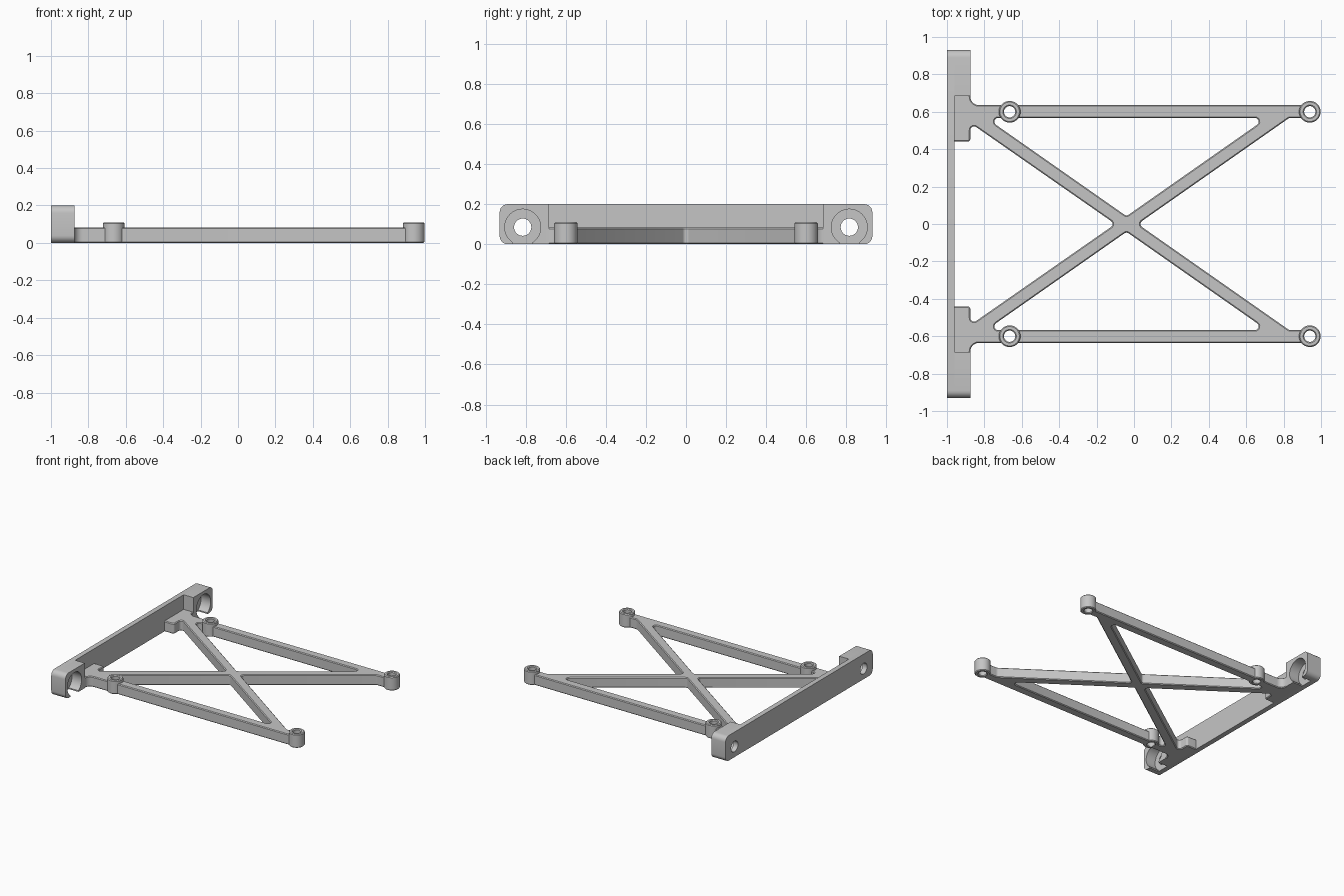
import bpy
import bmesh
from math import pi, cos, sin, asin, tan
from mathutils import Vector

cube = bpy.data.objects.get("Cube")
if cube:
    bpy.data.objects.remove(cube)

gray = bpy.data.materials.new("matte_gray")
gray.use_nodes = True
gray.diffuse_color = (0.56, 0.56, 0.56, 1)
gray.node_tree.nodes["Principled BSDF"].inputs["Base Color"].default_value = (0.56, 0.56, 0.56, 1)


def rounded(corners, steps=6):
    """Polygon from (u, v, radius) corners, with true arc fillets."""
    pts = []
    n = len(corners)
    for i, (u, v, r) in enumerate(corners):
        p = Vector((u, v))
        if r == 0:
            pts.append(p)
            continue
        a = (Vector(corners[i - 1][:2]) - p).normalized()
        b = (Vector(corners[(i + 1) % n][:2]) - p).normalized()
        half = a.angle(b) / 2
        centre = p + (a + b).normalized() * (r / sin(half))
        t = r / tan(half)
        s, e = (p + a * t - centre) / r, (p + b * t - centre) / r
        sweep = s.angle(e)
        pts += [centre + (s * sin(sweep * (1 - k / steps)) + e * sin(sweep * k / steps)) * (r / sin(sweep))
                for k in range(steps + 1)]
    return pts


def arc(u, v, r, start=0.0, end=2 * pi, steps=40):
    return [Vector((u + r * cos(start + (end - start) * k / steps),
                    v + r * sin(start + (end - start) * k / steps))) for k in range(steps)]


def inset(pts, d):
    """Move a loop towards its left side by d."""
    out = []
    for i, p in enumerate(pts):
        a = (p - pts[i - 1]).normalized()
        b = (pts[(i + 1) % len(pts)] - p).normalized()
        na, nb = Vector((-a.y, a.x)), Vector((-b.y, b.x))
        out.append(p + (na + nb) * (d / (1 + na.dot(nb))))
    return out


def activate(obj):
    bpy.ops.object.select_all(action='DESELECT')
    obj.select_set(True)
    bpy.context.view_layer.objects.active = obj


def prism(name, outer, holes, low, high, chamfer=0.0, along_x=False):
    """Extrude a counterclockwise outline with holes, chamfering both rims."""
    bm = bmesh.new()
    layers = [(0, low), (0, high)]
    if chamfer:
        layers = [(chamfer, low), (0, low + chamfer), (0, high - chamfer), (chamfer, high)]
    caps = [[], []]
    for loop in [outer] + [h[::-1] for h in holes]:
        rings = []
        for d, w in layers:
            flat = inset(loop, d) if d else loop
            rings.append([bm.verts.new((w, p.x, p.y) if along_x else (p.x, p.y, w)) for p in flat])
        n = len(loop)
        for lo, hi in zip(rings, rings[1:]):
            for i in range(n):
                j = (i + 1) % n
                bm.faces.new((lo[i], lo[j], hi[j], hi[i]))
        for cap, ring in zip(caps, (rings[0], rings[-1])):
            cap += [bm.edges.get((ring[i], ring[(i + 1) % n])) for i in range(n)]
    for cap in caps:
        bmesh.ops.triangle_fill(bm, use_beauty=True, edges=cap)
    bmesh.ops.recalc_face_normals(bm, faces=bm.faces)
    mesh = bpy.data.meshes.new(name)
    bm.to_mesh(mesh)
    bm.free()
    mesh.materials.append(gray)
    obj = bpy.data.objects.new(name, mesh)
    bpy.context.collection.objects.link(obj)
    activate(obj)
    bpy.ops.object.shade_smooth_by_angle(angle=0.5)
    return obj


def drill(obj, x, y, r):
    """Cut a vertical hole through a part."""
    cutter = prism("hole_cutter", arc(x, y, r), [], -0.1, 0.2)
    cutter.hide_render = True
    mod = obj.modifiers.new("hole", 'BOOLEAN')
    mod.operation = 'DIFFERENCE'
    mod.solver = 'EXACT'
    mod.object = cutter
    activate(obj)
    bpy.ops.object.modifier_apply(modifier=mod.name)
    bpy.data.objects.remove(cutter)
    bpy.ops.object.shade_smooth_by_angle(angle=0.5)


def flip(pts):
    """Mirror a loop across the first axis, keeping its winding."""
    return [Vector((p.x, -p.y)) for p in reversed(pts)]


# Crossed frame with side arms and feet, one half mirrored
half = [(0.02, 0, 0.02), (0.83, 0.567, 0.03), (0.90, 0.567, 0), (0.90, 0.636, 0),
        (-0.875, 0.636, 0.045), (-0.875, 0.70, 0), (-0.97, 0.70, 0), (-0.97, 0.44, 0),
        (-0.875, 0.44, 0.015), (-0.875, 0.54, 0.02), (-0.10, 0, 0.02)]
outline = rounded(half + [(x, -y, r) for x, y, r in half[-2:0:-1]])
window = rounded([(-0.04, 0.042, 0.02), (0.71, 0.567, 0.02), (-0.79, 0.567, 0.02)])
frame = prism("cross_frame", outline, [window, flip(window)], 0, 0.083, 0.006)

# Screw bosses, with the frame drilled beneath the inner pair
boss_y, boss_x = 0.60, (-0.665, 0.94)
for side, s in (("back", 1), ("front", -1)):
    drill(frame, boss_x[0], s * boss_y, 0.031)
    for end, x in zip(("inner", "outer"), boss_x):
        prism(f"{side}_{end}_boss", arc(x, s * boss_y, 0.058),
              [arc(x, s * boss_y, 0.03)], 0, 0.11, 0.006)

# Upright mounting plate with two bolt holes
bolt_y, bolt_z = 0.815, 0.085
plate = rounded([(-0.93, 0, 0.04), (0.93, 0, 0.04), (0.93, 0.2, 0.04), (-0.93, 0.2, 0.04)])
prism("mounting_plate", plate, [arc(s * bolt_y, bolt_z, 0.043) for s in (1, -1)],
      -1, -0.96, along_x=True)

# End blocks with round bolt pockets that open at the bottom
gap, pocket_r = 0.05, 0.09
open_angle = asin(gap / pocket_r)
block = rounded([(bolt_y + gap, 0, 0), (0.93, 0, 0.04), (0.93, 0.2, 0.04),
                 (0.685, 0.2, 0), (0.685, 0, 0), (bolt_y - gap, 0, 0)])
block += arc(bolt_y, bolt_z, pocket_r, 1.5 * pi - open_angle, -pi / 2 + open_angle)
block.append(Vector((bolt_y + gap, bolt_z - pocket_r * cos(open_angle))))
prism("back_end_block", block, [], -0.96, -0.875, along_x=True)
# The same outline mirrored to the front end
prism("front_end_block", [Vector((-p.x, p.y)) for p in reversed(block)], [], -0.96, -0.875, along_x=True)
